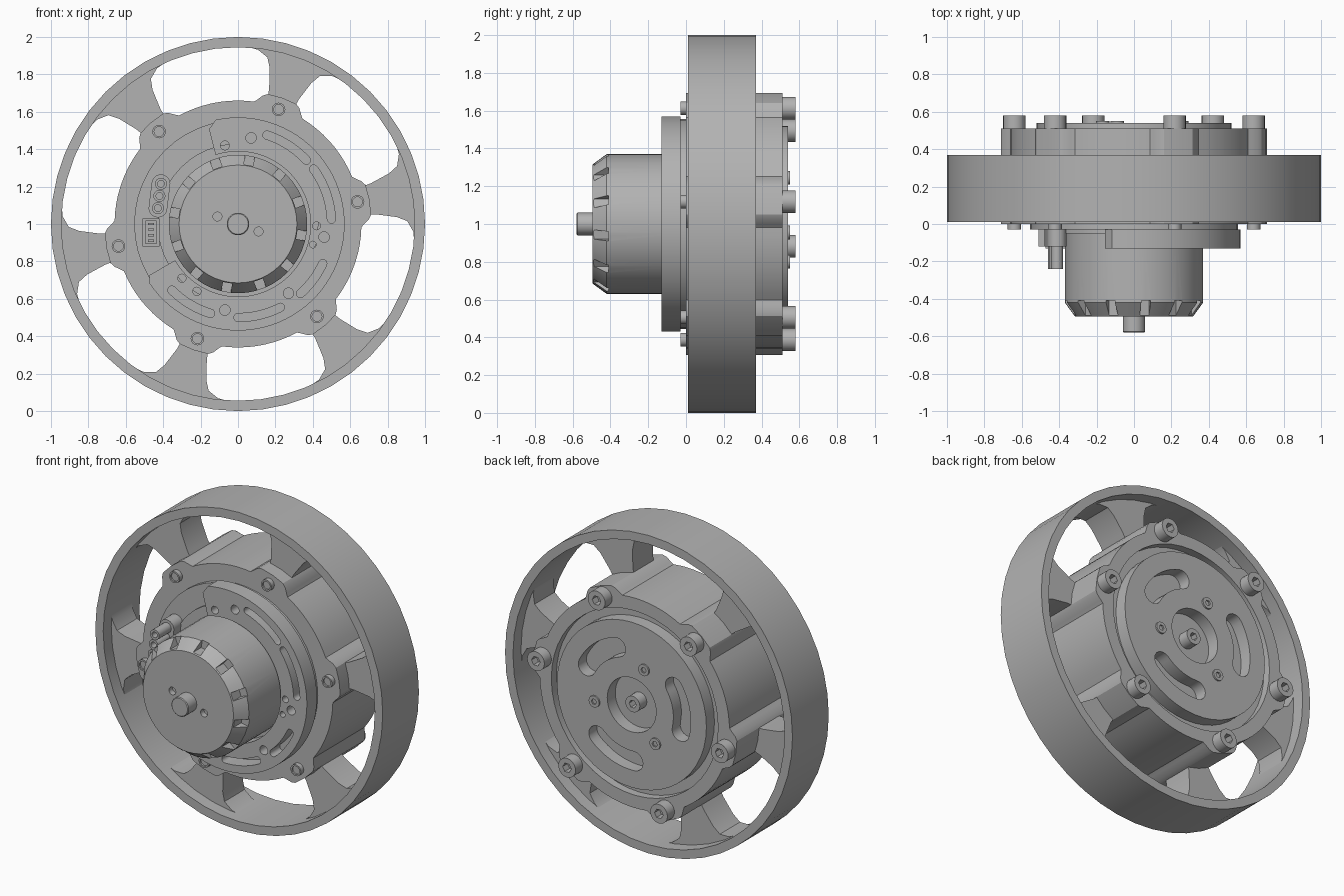
import bpy, bmesh
from math import sin, cos, radians, pi

old = bpy.data.objects.get("Cube")
if old:
    bpy.data.objects.remove(old)

grey = bpy.data.materials.new("plain_grey")
grey.use_nodes = True
grey.diffuse_color = (0.45, 0.45, 0.45, 1)
grey.node_tree.nodes["Principled BSDF"].inputs["Base Color"].default_value = grey.diffuse_color

AXIS_Z = 1.0                            # height of the wheel axle
BOLT_ANGLES = [10.5 + 60 * k for k in range(6)]
BOLT_R = 0.65


def polar(r, a):
    return (r * cos(radians(a)), r * sin(radians(a)))


def arc(r, a0, a1, n=24, centre=(0, 0)):
    pts = [polar(r, a0 + (a1 - a0) * i / n) for i in range(n + 1)]
    return [(x + centre[0], y + centre[1]) for x, y in pts]


def circle(r, centre=(0, 0), n=48, turn=0):
    return arc(r, turn, turn + 360, n, centre)[:-1]


def slot(r, half, a0, a1):
    """Curved slot with round ends."""
    return (arc(r + half, a0, a1, 14)[:-1]
            + arc(half, a1, a1 + 180, 8, polar(r, a1))[:-1]
            + arc(r - half, a1, a0, 14)[:-1]
            + arc(half, a0 + 180, a0 + 360, 8, polar(r, a0))[:-1])


def finish(name, mesh):
    bm = bmesh.new()
    bm.from_mesh(mesh)
    bmesh.ops.remove_doubles(bm, verts=bm.verts, dist=0.0002)
    bmesh.ops.recalc_face_normals(bm, faces=bm.faces)
    bm.to_mesh(mesh)
    bm.free()
    mesh.materials.clear()
    mesh.materials.append(grey)
    ob = bpy.data.objects.new(name, mesh)
    bpy.context.collection.objects.link(ob)
    bpy.ops.object.select_all(action='DESELECT')
    ob.select_set(True)
    bpy.context.view_layer.objects.active = ob
    bpy.ops.object.shade_smooth_by_angle(angle=radians(30))
    ob.rotation_euler = (pi / 2, 0, 0)
    ob.location = (0, 0, AXIS_Z)
    return ob


def evaluated_mesh(ob):
    bpy.context.view_layer.update()
    graph = bpy.context.evaluated_depsgraph_get()
    return bpy.data.meshes.new_from_object(ob.evaluated_get(graph))


def prism(name, loops, y0, y1):
    """Extrude outlines along y; inner loops become holes."""
    cu = bpy.data.curves.new(name, 'CURVE')
    cu.dimensions = '2D'
    cu.fill_mode = 'BOTH'
    cu.extrude = (y1 - y0) / 2
    for pts in loops:
        sp = cu.splines.new('POLY')
        sp.points.add(len(pts) - 1)
        for p, (x, y) in zip(sp.points, pts):
            p.co = (x, y, 0, 1)
        sp.use_cyclic_u = True
    tmp = bpy.data.objects.new("outline", cu)
    bpy.context.collection.objects.link(tmp)
    mesh = evaluated_mesh(tmp)
    bpy.data.objects.remove(tmp)
    ob = finish(name, mesh)
    ob.location.y = (y0 + y1) / 2
    return ob


def lathe(name, profile, n=48):
    """Spin (radius, y) points about the axle."""
    bm = bmesh.new()
    verts = [bm.verts.new((r, 0, -y)) for r, y in profile]
    edges = [bm.edges.new(pair) for pair in zip(verts, verts[1:])]
    bmesh.ops.spin(bm, geom=verts + edges, cent=(0, 0, 0), axis=(0, 0, 1),
                   angle=2 * pi, steps=n, use_merge=True)
    mesh = bpy.data.meshes.new(name)
    bm.to_mesh(mesh)
    bm.free()
    return finish(name, mesh)


# Wheel: rim band and spoke plate with six windows
prism("wheel_rim", [circle(1.0), circle(0.945)], 0.01, 0.37)
side = [(0.6, 6), (0.74, 6.5), (0.85, 8), (0.905, 9.5), (0.938, 13), (0.95, 17)]
windows = []
for a in BOLT_ANGLES:
    windows.append([polar(r, a + d) for r, d in side] + arc(0.95, a + 22, a + 38, 4)
                   + [polar(r, a + 60 - d) for r, d in reversed(side)])
prism("wheel_spokes", [circle(0.965)] + windows, 0.09, 0.29)

# Gearbox housing with six bolt lobes
lobed = []
for a in BOLT_ANGLES:
    lobed += [polar(r, a + d) for r, d in ((0.66, -12), (0.675, -10.5), (0.7, -8.5), (0.713, -6.5),
              (0.715, 0), (0.713, 6.5), (0.7, 8.5), (0.675, 10.5), (0.66, 12))]
    lobed += arc(0.66, a + 16, a + 44, 7)
prism("gear_housing", [lobed], 0.0, 0.46)
prism("housing_back_ring", [lobed, circle(0.58)], 0.46, 0.51)
prism("housing_front_step", [circle(0.555)], -0.03, 0.0)

# Output disc on the back, with curved pockets and a centre recess
pockets = [slot(0.35, 0.06, 27 + 120 * k, 73 + 120 * k) for k in range(3)]
prism("output_disc", [circle(0.52), circle(0.17)] + pockets, 0.45, 0.54)


def socket_bolt(name, pos, r, y0, y1):
    """Round head with a hexagonal socket."""
    floor = y0 + (y1 - y0) * 0.4
    prism(name + "_base", [circle(r, pos, 24)], y0, floor)
    prism(name + "_head", [circle(r, pos, 24), circle(r * 0.5, pos, 6)], floor, y1)


for a in BOLT_ANGLES:
    socket_bolt("housing_bolt", polar(BOLT_R, a), 0.06, 0.5, 0.58)
    tip = polar(BOLT_R, a)
    prism("bolt_tip", [circle(0.036, tip, 20)], -0.02, 0.0)
    prism("bolt_tip_collar", [circle(0.036, tip, 20), circle(0.026, tip, 20)], -0.03, -0.02)
for k in range(3):
    socket_bolt("disc_bolt", polar(0.26, 110 + 120 * k), 0.036, 0.53, 0.55)
socket_bolt("centre_bolt", (0, 0), 0.05, 0.45, 0.53)

# Motor mounting plate: open ring with slots and screw holes
plate = ([polar(0.53, 107)] + arc(0.57, 102, -146, 60) + [polar(0.545, -150)]
         + arc(0.388, -150, 108, 60))
holes = [slot(0.5, 0.022, a0, a1) for a0, a1 in
         ((43, 72), (3, 36), (-48, -25), (-90, -63), (-135, -107))]
for x, y, r in ((0.07, 0.46, 0.028), (-0.07, 0.42, 0.024), (0.42, -0.01, 0.021),
                (0.46, -0.07, 0.028), (0.4, -0.11, 0.018), (0.27, -0.37, 0.028),
                (-0.07, -0.46, 0.028), (-0.22, -0.36, 0.022), (-0.3, -0.29, 0.022)):
    holes.append(circle(r, (x, y), 16))
prism("motor_plate", [plate] + holes, -0.13, -0.03)
prism("motor_board", [circle(0.43)], -0.05, -0.03)

# Motor bell with vent slots round its tapered nose
bell = lathe("motor_bell", [(0, -0.03), (0.37, -0.03), (0.37, -0.42), (0.315, -0.495), (0, -0.495)])
vents = [[polar(r, a + s * d) for r, s, d in ((0.32, -1, 4.5), (0.42, -1, 3.5), (0.42, 1, 3.5), (0.32, 1, 4.5))]
         for a in range(-10, 350, 30)]
cuts = [prism("vent_cutter", vents, -0.6, -0.41),
        prism("pit_cutter", [circle(0.024, (-0.11, 0.04), 16), circle(0.024, (0.11, -0.04), 16)], -0.6, -0.46)]
for c in cuts:
    c.hide_render = True
    m = bell.modifiers.new("cut", 'BOOLEAN')
    m.operation = 'DIFFERENCE'
    m.solver = 'EXACT'
    m.object = c
bell_mesh = evaluated_mesh(bell)
for ob in [bell] + cuts:
    bpy.data.objects.remove(ob)
finish("motor_bell", bell_mesh)
lathe("motor_shaft", [(0, -0.48), (0.06, -0.48), (0.06, -0.575), (0.055, -0.58), (0, -0.58)], 32)

# Power socket with three round contacts, and a small signal connector
centres = [(-0.42 + 0.008 * k, 0.15 + 0.065 * k) for k in (-1, 0, 1)]
pill = arc(0.05, 0, 180, 12, centres[2]) + arc(0.05, 180, 360, 12, centres[0])
prism("power_socket_base", [pill], -0.12, -0.03)
for c in centres:
    prism("power_contact", [circle(0.032, c, 20), circle(0.018, c, 20)], -0.24, -0.11)


def box(x0, x1, z0, z1):
    return [(x0, z0), (x1, z0), (x1, z1), (x0, z1)]


prism("signal_base", [box(-0.51, -0.42, -0.12, 0.03)], -0.07, -0.03)
prism("signal_shell", [box(-0.51, -0.42, -0.12, 0.03), box(-0.495, -0.435, -0.105, 0.015)], -0.12, -0.07)
for k in range(4):
    z = -0.09 + 0.03 * k
    prism("signal_pin", [box(-0.48, -0.45, z - 0.006, z + 0.006)], -0.11, -0.07)
